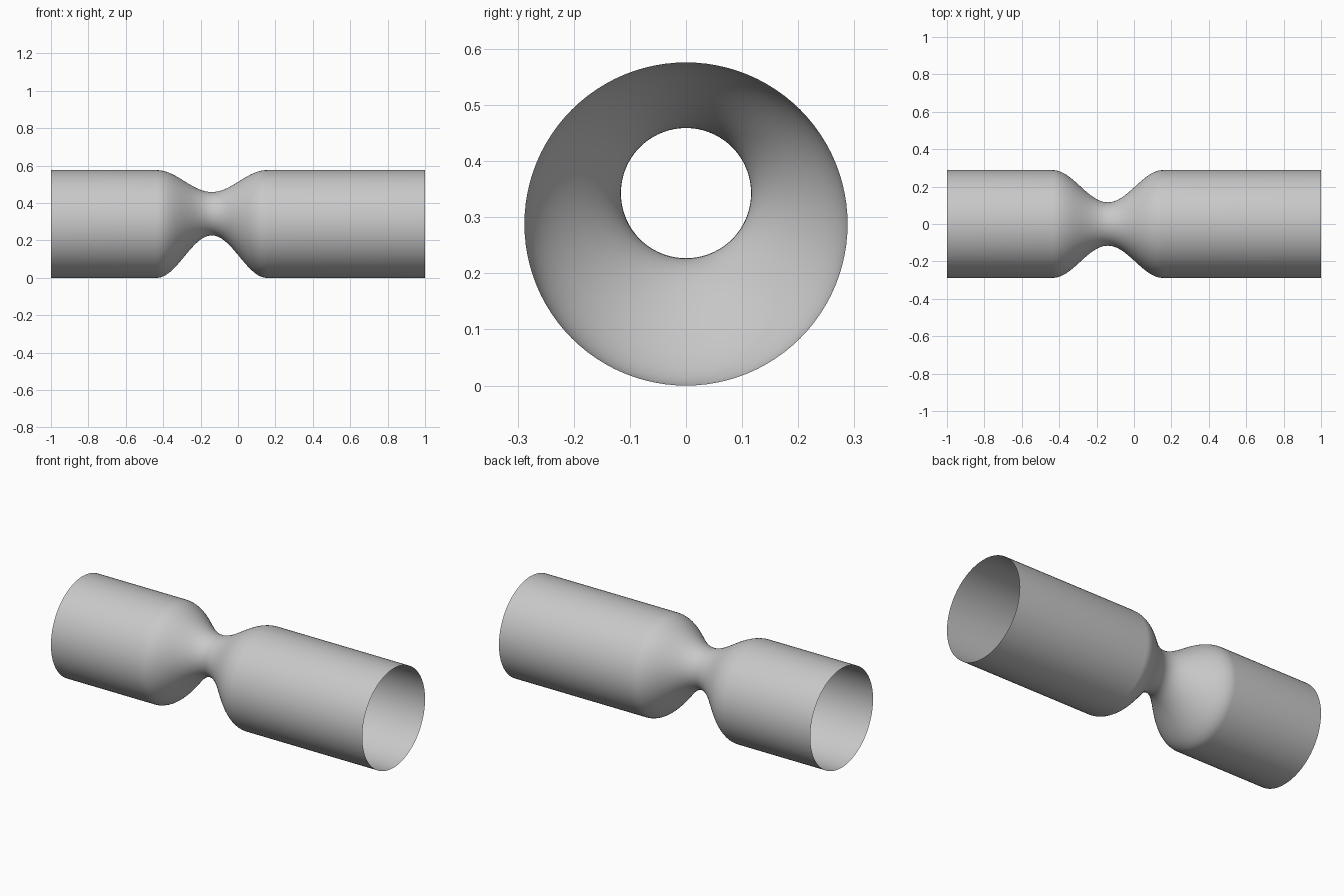
import bpy
import bmesh
from math import cos, sin, pi

cube = bpy.data.objects.get("Cube")
if cube:
    bpy.data.objects.remove(cube, do_unlink=True)

SIDES = 96
RADIUS = 0.288
THROAT_RADIUS = 0.116
THROAT_RISE = 0.055      # the throat sits above the tube axis
THROAT_X = -0.14
HALF_WIDTH = 0.295
STEPS = 48

grey = bpy.data.materials.new("plain_grey")
grey.use_nodes = True
colour = (0.58, 0.58, 0.58, 1)
grey.diffuse_color = colour
grey.node_tree.nodes["Principled BSDF"].inputs["Base Color"].default_value = colour


def add_ring(bm, x):
    """Circle across the tube, narrowed and raised by a cosine bump."""
    t = min(abs(x - THROAT_X) / HALF_WIDTH, 1)
    pinch = (1 + cos(pi * t)) / 2
    r = RADIUS - (RADIUS - THROAT_RADIUS) * pinch
    z = RADIUS + THROAT_RISE * pinch
    angles = [2 * pi * i / SIDES for i in range(SIDES)]
    return [bm.verts.new((x, r * cos(a), z + r * sin(a))) for a in angles]


# Open-ended tube with a smooth off-centre constriction
start = THROAT_X - HALF_WIDTH
stations = [-1] + [start + 2 * HALF_WIDTH * i / STEPS for i in range(STEPS + 1)] + [1]
bm = bmesh.new()
rings = [add_ring(bm, x) for x in stations]
for a, b in zip(rings, rings[1:]):
    for i in range(SIDES):
        j = (i + 1) % SIDES
        face = bm.faces.new((a[i], a[j], b[j], b[i]))
        face.smooth = True

# Make every face point outward
bm.normal_update()
first = bm.faces[:][0]
mid = first.calc_center_median()
if first.normal.y * mid.y + first.normal.z * (mid.z - RADIUS) < 0:
    bmesh.ops.reverse_faces(bm, faces=bm.faces[:])

mesh = bpy.data.meshes.new("constricted_tube")
bm.to_mesh(mesh)
bm.free()
mesh.materials.append(grey)
tube = bpy.data.objects.new("constricted_tube", mesh)
bpy.context.collection.objects.link(tube)
